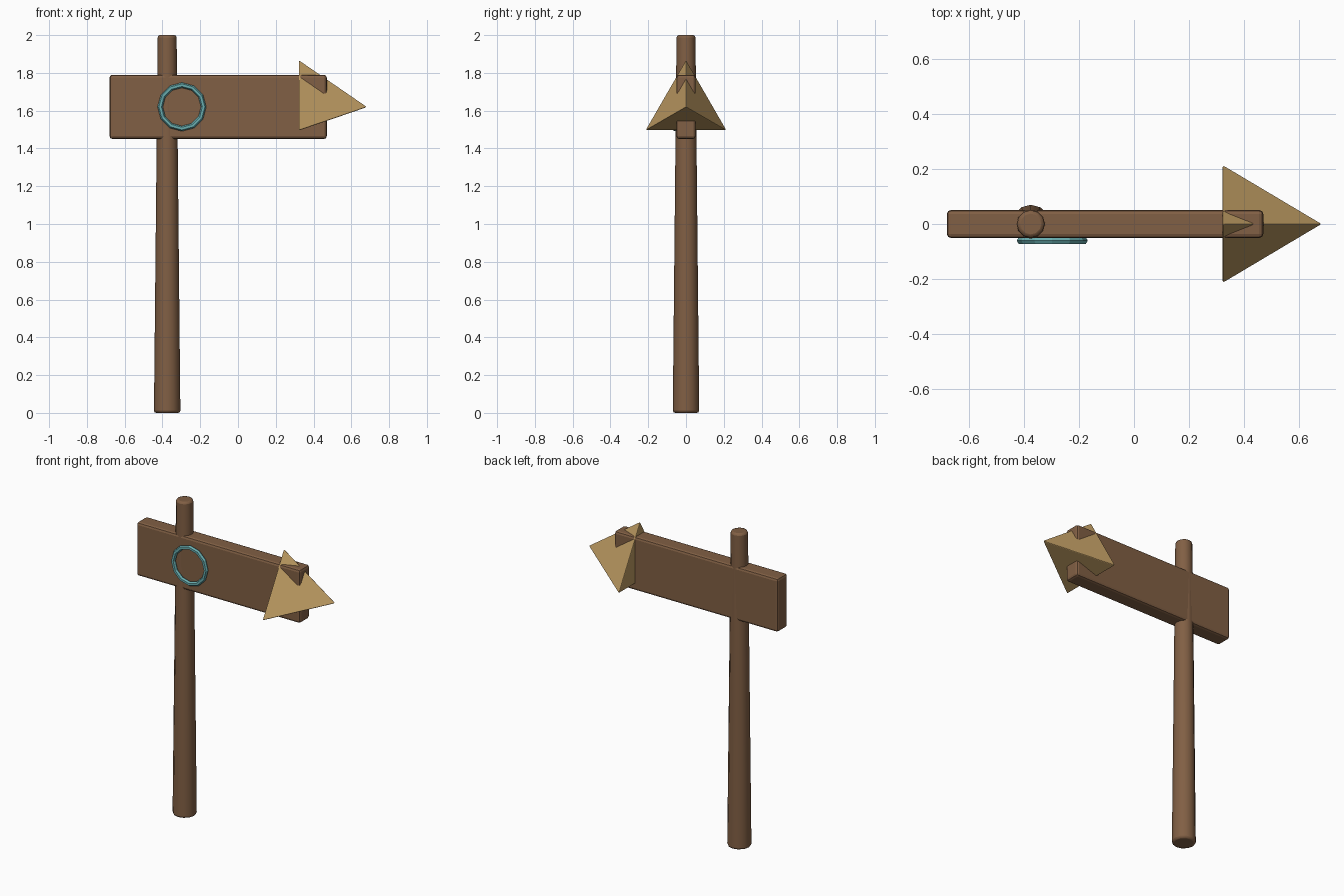
import bpy
from math import pi, radians

if "Cube" in bpy.data.objects:
    bpy.data.objects.remove(bpy.data.objects["Cube"])


def material(name, rgb):
    m = bpy.data.materials.new(name)
    m.diffuse_color = (*rgb, 1)
    m.use_nodes = True
    m.node_tree.nodes["Principled BSDF"].inputs["Base Color"].default_value = m.diffuse_color
    return m


wood = material("wood", (0.22, 0.115, 0.058))
gold = material("gold", (0.50, 0.32, 0.12))
teal = material("teal", (0.14, 0.42, 0.43))


def finish(name, mat, bevel=0, segments=2, smooth=None):
    ob = bpy.context.object
    ob.name = name
    ob.data.materials.append(mat)
    bpy.ops.object.transform_apply(location=False, rotation=True, scale=True)
    if bevel:
        mod = ob.modifiers.new("bevel", 'BEVEL')
        mod.width = bevel
        mod.segments = segments
        mod.limit_method = 'ANGLE'
        mod.angle_limit = radians(40)
    if smooth:
        bpy.ops.object.shade_smooth_by_angle(angle=radians(smooth))
    return ob


# Tapered post
bpy.ops.mesh.primitive_cone_add(vertices=12, radius1=0.07, radius2=0.05, depth=2,
                                location=(-0.375, 0, 1))
finish("post", wood, 0.012, smooth=35)

# Sign board
bpy.ops.mesh.primitive_cube_add(size=1, location=(-0.105, 0, 1.62))
bpy.context.object.scale = (1.15, 0.102, 0.34)
finish("sign_board", wood, 0.015)

# Three-sided arrow head pointing along +x, one corner up
bpy.ops.mesh.primitive_cone_add(vertices=3, radius1=0.25, radius2=0, depth=0.364,
                                location=(0.504, 0, 1.62))
head = bpy.context.object
# the first base corner lies on local +y: turn it to +z, and the tip to +x
head.rotation_euler = (pi / 2, 0, pi / 2)
finish("arrow_head", gold, 0.006)

# Ring emblem on the front of the board
bpy.ops.mesh.primitive_torus_add(major_segments=12, minor_segments=6,
                                 major_radius=0.115, minor_radius=0.014,
                                 location=(-0.297, -0.06, 1.62),
                                 rotation=(pi / 2, 0, 0))
finish("ring_emblem", teal)
